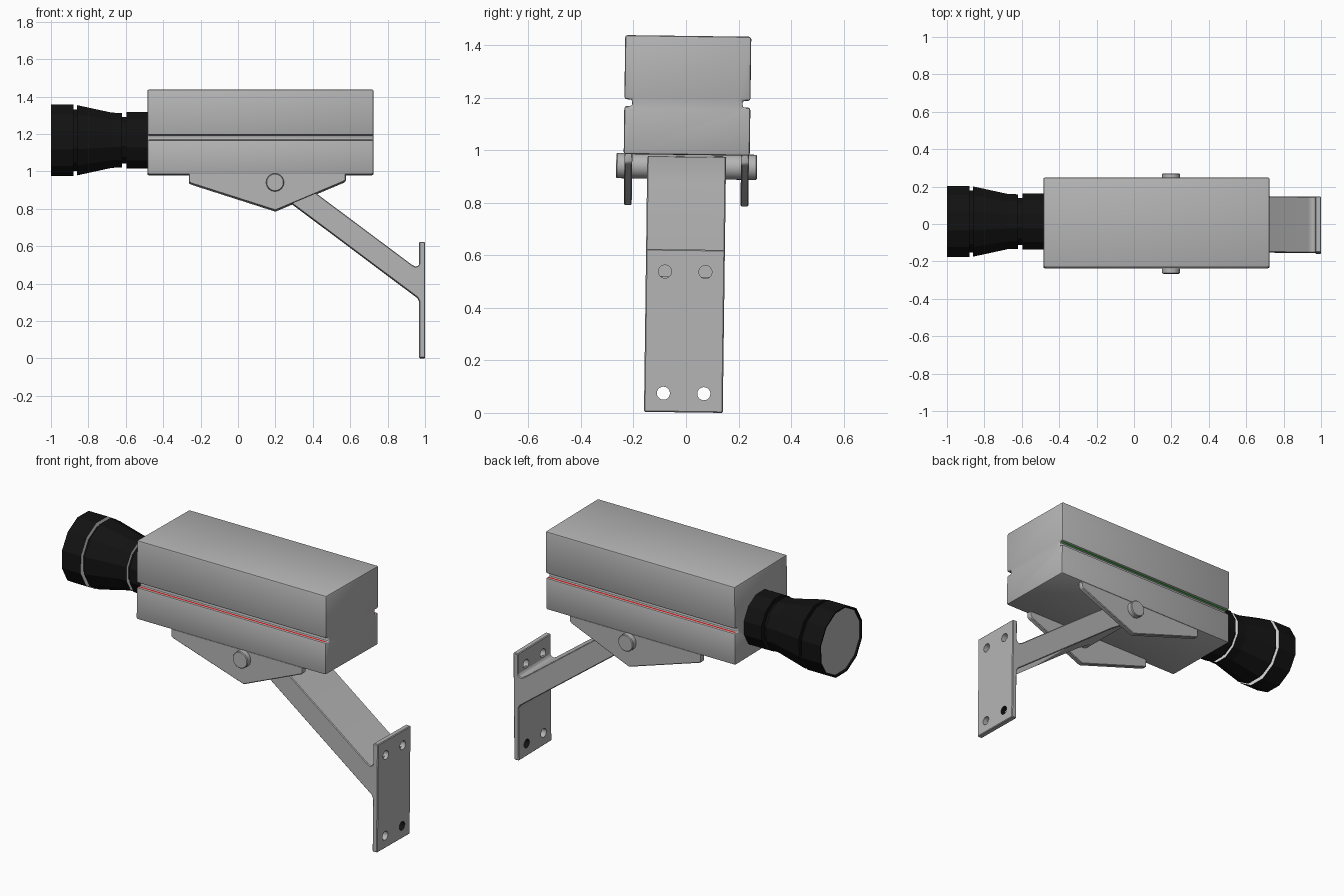
import bpy, bmesh, math
from mathutils import Matrix, Vector

if "Cube" in bpy.data.objects:
    bpy.data.objects.remove(bpy.data.objects["Cube"])


def material(name, rgb):
    m = bpy.data.materials.new(name)
    m.use_nodes = True
    m.diffuse_color = (*rgb, 1)
    m.node_tree.nodes["Principled BSDF"].inputs["Base Color"].default_value = (*rgb, 1)
    return m


GREY = material("light grey metal", (0.46, 0.46, 0.46))
BLACK = material("black rubber", (0.006, 0.006, 0.006))
WHITE = material("white ring", (0.75, 0.75, 0.75))
RED = material("red seam", (0.6, 0.01, 0.01))
GREEN = material("green seam", (0.01, 0.3, 0.01))
parts = []


def finish(bm, name, mats):
    bmesh.ops.recalc_face_normals(bm, faces=bm.faces)
    me = bpy.data.meshes.new(name)
    bm.to_mesh(me)
    bm.free()
    for m in mats:
        me.materials.append(m)
    ob = bpy.data.objects.new(name, me)
    bpy.context.collection.objects.link(ob)
    parts.append(ob)
    return ob


def prism(name, pts, axis, lo, hi, mats=(GREY,)):
    """Extrude a 2D outline along x (points are y, z) or y (points are x, z)."""
    bm = bmesh.new()
    place = (lambda a, b: (lo, a, b)) if axis == "x" else (lambda a, b: (a, lo, b))
    face = bm.faces.new([bm.verts.new(place(a, b)) for a, b in pts])
    out = bmesh.ops.extrude_face_region(bm, geom=[face])["geom"]
    step = Vector((hi - lo, 0, 0)) if axis == "x" else Vector((0, hi - lo, 0))
    bmesh.ops.translate(bm, vec=step, verts=[v for v in out if isinstance(v, bmesh.types.BMVert)])
    return finish(bm, name, mats)


def circle(cx, cz, r, n):
    return [(cx + r * math.cos(math.tau * i / n), cz + r * math.sin(math.tau * i / n)) for i in range(n)]


def activate(ob):
    bpy.ops.object.select_all(action="DESELECT")
    ob.select_set(True)
    bpy.context.view_layer.objects.active = ob


def soften(ob, width, segments=2):
    b = ob.modifiers.new("Soft edges", "BEVEL")
    b.width, b.segments, b.limit_method = width, segments, "ANGLE"
    b.material = 0
    activate(ob)
    bpy.ops.object.modifier_apply(modifier=b.name)
    bpy.ops.object.shade_smooth_by_angle(angle=math.radians(35))


# Housing: box section with a seam groove along both long sides
W, BOT, TOP, G0, G1, DEPTH = 0.24, 0.98, 1.433, 1.163, 1.189, 0.03
half = [(W, BOT), (W, G0), (W - DEPTH, G0), (W - DEPTH, G1), (W, G1), (W, TOP)]
housing = prism("housing", half + [(-y, z) for y, z in reversed(half)], "x",
                -0.485, 0.725, (GREY, RED, GREEN))
for p in housing.data.polygons:
    if G0 - 0.01 < p.center.z < G1 + 0.01 and abs(p.normal.z) > 0.9:
        p.material_index = 1 if p.normal.z > 0 else 2
soften(housing, 0.009)

# Lens: revolved profile of distance along x and radius
profile = [(-0.992, 0), (-0.992, 0.178), (-1, 0.182), (-1, 0.19), (-0.88, 0.19),
           (-0.88, 0.165), (-0.86, 0.165), (-0.86, 0.187), (-0.675, 0.147),
           (-0.62, 0.145), (-0.62, 0.125), (-0.597, 0.125), (-0.597, 0.15),
           (-0.47, 0.15), (-0.47, 0)]
SIDES = 12
bm = bmesh.new()
scale = 1 / math.cos(math.pi / SIDES)
verts = [bm.verts.new((x, 0, r * scale)) for x, r in profile]
edges = [bm.edges.new(e) for e in zip(verts, verts[1:])]
bmesh.ops.rotate(bm, matrix=Matrix.Rotation(math.pi / SIDES, 3, "X"), verts=verts)
bmesh.ops.spin(bm, geom=verts + edges, axis=(1, 0, 0), cent=(0, 0, 0), angle=math.tau,
               steps=SIDES, use_merge=True)
bmesh.ops.remove_doubles(bm, verts=bm.verts, dist=1e-4)
bmesh.ops.translate(bm, vec=(0, 0.008, 1.165), verts=bm.verts)
lens = finish(bm, "lens", (BLACK, GREY, WHITE))
for p in lens.data.polygons:
    if p.normal.x < -0.99 and p.center.x < -0.99 and all(
            lens.data.vertices[v].co.x > -0.995 for v in p.vertices):
        p.material_index = 1
    elif p.normal.x > 0.99 and p.center.x < -0.55:
        p.material_index = 2

# Hinge brackets under the housing
bracket = [(-0.263, 0.985), (-0.263, 0.937), (-0.25, 0.93), (0.2, 0.786),
           (0.565, 0.94), (0.577, 0.95), (0.577, 0.985)]
for side, name in ((-1, "right_bracket"), (1, "left_bracket")):
    lo, hi = sorted((side * 0.207, side * 0.237))
    soften(prism(name, bracket, "y", lo, hi), 0.004, 1)

# Hinge pin through both brackets
soften(prism("hinge_pin", circle(0.198, 0.936, 0.048, 24), "y", -0.268, 0.268), 0.004, 1)

# Support arm, filleted where it meets the wall plate
arm = [(0.98, 0.28), (0.97, 0.285), (0.968, 0.305), (0.958, 0.323), (0.29, 0.823),
       (0.17, 0.9), (0.152, 0.935), (0.165, 0.965), (0.2, 0.976), (0.29, 0.972),
       (0.42, 0.878), (0.93, 0.497), (0.95, 0.487), (0.965, 0.493), (0.971, 0.51),
       (0.98, 0.52)]
soften(prism("support_arm", arm, "y", -0.15, 0.15), 0.004, 1)

# Wall plate with four screw holes
plate = prism("wall_plate", [(-0.15, 0), (0.15, 0), (0.15, 0.62), (-0.15, 0.62)], "x",
              0.969, 1.0, (GREY, BLACK))
soften(plate, 0.004, 1)
holes = [(s * y, z) for s in (-1, 1) for y, z in ((0.077, 0.535), (0.077, 0.072))]
for y, z in holes:
    cutter = prism("hole_cutter", circle(y, z, 0.025, 20), "x", 0.9, 1.1)
    cut = plate.modifiers.new("Hole", "BOOLEAN")
    cut.operation, cut.object, cut.solver = "DIFFERENCE", cutter, "EXACT"
    activate(plate)
    bpy.ops.object.modifier_apply(modifier=cut.name)
    parts.remove(cutter)
    bpy.data.objects.remove(cutter)
# One hole has a dark lining
for p in plate.data.polygons:
    c = p.center
    if abs(p.normal.x) < 0.1 and math.hypot(c.y - 0.077, c.z - 0.072) < 0.03:
        p.material_index = 1

# The whole assembly leans very slightly
lean = Matrix.Translation((0, -0.01, 0.002)) @ Matrix.Rotation(-0.013, 4, "X")
for ob in parts:
    ob.data.transform(lean)
